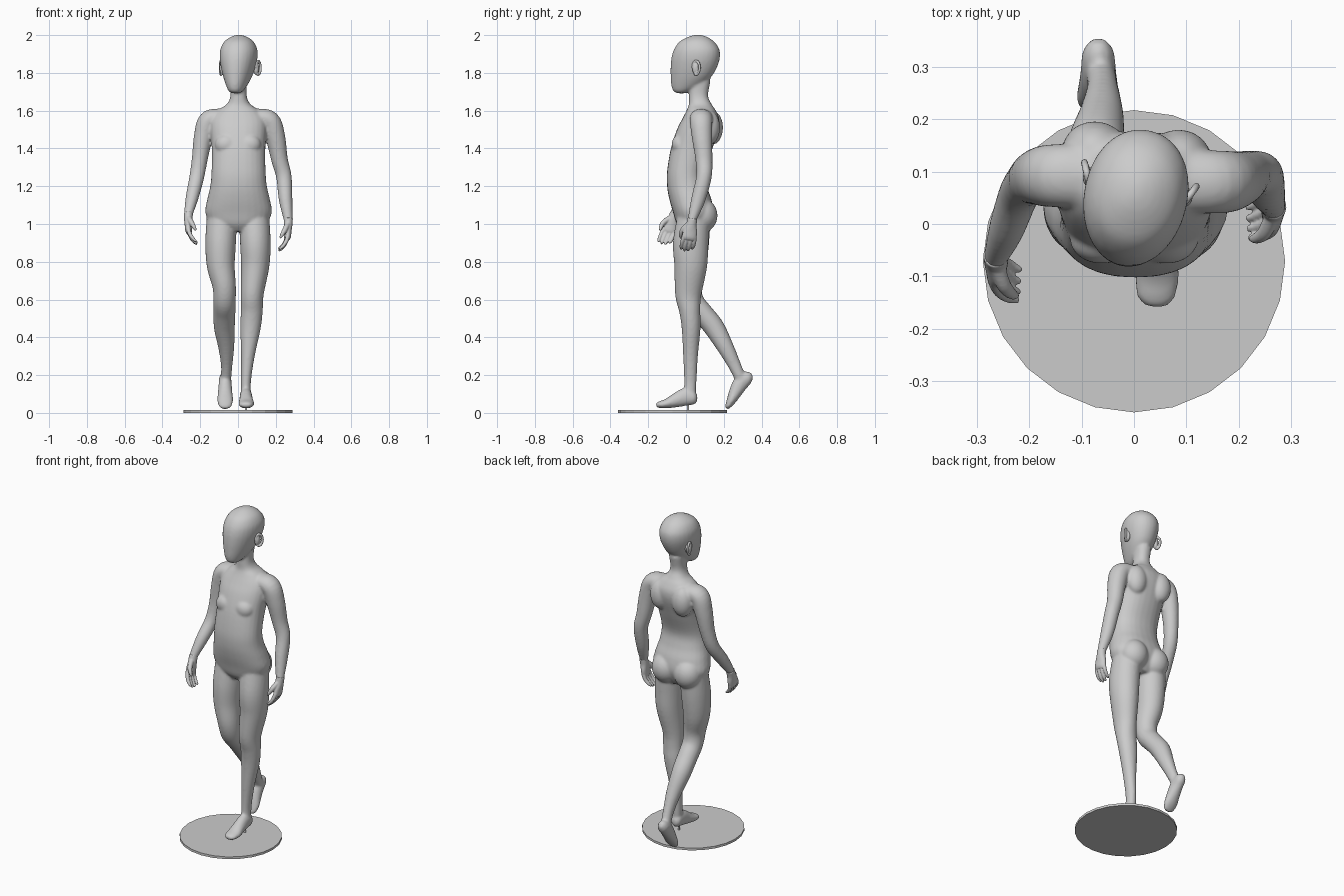
import bpy, bmesh, math
from mathutils import Vector, Matrix


def spline(pts, n=5):
    """Catmull-Rom interpolation of rows of numbers."""
    p = [Vector(q) for q in pts]
    p = [p[0] * 2 - p[1]] + p + [p[-1] * 2 - p[-2]]
    out = []
    for a, b, c, d in zip(p, p[1:], p[2:], p[3:]):
        for k in range(n):
            t = k / n
            out.append(b + (c - a) * (t / 2) + (a * 2 - b * 5 + c * 4 - d) * (t * t / 2)
                       + (b * 3 - a - c * 3 + d) * (t ** 3 / 2))
    return out + [p[-2]]


def tube(bm, pts, axis=(1, 0, 0), level=False, power=2.0, seg=28):
    """Loft elliptical rings along rows of x, y, z, r_along_axis, r_across."""
    rows = spline(pts)
    pos = [Vector(r[:3]) for r in rows]
    rings = []
    for i, r in enumerate(rows):
        t = pos[min(i + 1, len(pos) - 1)] - pos[max(i - 1, 0)]
        t = Vector((0, 0, 1)) if level else t.normalized()
        u = Vector(axis)
        u = (u - t * u.dot(t)).normalized()
        v = t.cross(u)
        ring = []
        for k in range(seg):
            a = math.tau * k / seg
            c, s = math.cos(a), math.sin(a)
            c = math.copysign(abs(c) ** (2 / power), c) * max(r[3], .002)
            s = math.copysign(abs(s) ** (2 / power), s) * max(r[4], .002)
            ring.append(bm.verts.new(pos[i] + u * c + v * s))
        rings.append(ring)
    for A, B in zip(rings, rings[1:]):
        for k in range(seg):
            bm.faces.new((A[k], A[(k + 1) % seg], B[(k + 1) % seg], B[k]))
    bm.faces.new(rings[0][::-1])
    bm.faces.new(rings[-1])
    return [v for ring in rings for v in ring]


def ball(bm, loc, size, rot=0.0):
    m = Matrix.Translation(loc) @ Matrix.Rotation(rot, 4, 'Z') @ Matrix.Diagonal((*size, 1))
    return bmesh.ops.create_uvsphere(bm, u_segments=28, v_segments=18, radius=1, matrix=m)['verts']


def finish(bm, name, voxel=None, smooth=0):
    bmesh.ops.recalc_face_normals(bm, faces=bm.faces)
    me = bpy.data.meshes.new(name)
    bm.to_mesh(me)
    bm.free()
    ob = bpy.data.objects.new(name, me)
    bpy.context.collection.objects.link(ob)
    if voxel:
        for f in me.polygons:
            f.use_smooth = True
        r = ob.modifiers.new('fuse', 'REMESH')
        r.mode = 'VOXEL'
        r.voxel_size = voxel
        r.use_smooth_shade = True
        s = ob.modifiers.new('soften', 'SMOOTH')
        s.factor = .5
        s.iterations = smooth
    return ob


def profile(rows, cx=0.0):
    """Rows of z, front y, back y, half width -> level ring rows."""
    return [(cx, (f + b) / 2, z, w, (b - f) / 2) for z, f, b, w in rows]


body = bmesh.new()

# Torso and neck
tube(body, profile([
    (.96, -.02, .10, .08), (1.0, -.05, .125, .145), (1.06, -.068, .145, .176),
    (1.13, -.088, .135, .166), (1.2, -.10, .11, .15), (1.28, -.10, .10, .143),
    (1.4, -.08, .14, .142), (1.5, -.048, .172, .15), (1.56, -.018, .175, .145),
    (1.605, .005, .155, .105), (1.635, .015, .135, .062), (1.68, .016, .117, .043),
    (1.76, .02, .13, .045)], .003), level=True, power=2.25)
for s in (-1, 1):
    ball(body, (s * .075, .085, 1.045), (.083, .082, .09))             # buttocks
    ball(body, (s * .08 + .005, .132 - s * .008, 1.51), (.062, .056, .09))  # shoulder blades
    ball(body, (s * .062, -.03, 1.42), (.06, .046, .055))              # chest

# Head, turned a little to its right
TURN = Matrix.Rotation(math.radians(-12), 3, 'Z')
PIVOT = Vector((.005, .06, 0))
head = tube(body, profile([
    (1.692, -.05, -.005, .02), (1.705, -.07, .03, .038), (1.735, -.08, .085, .055),
    (1.78, -.083, .135, .074), (1.83, -.083, .165, .089), (1.88, -.078, .18, .098),
    (1.925, -.064, .177, .096), (1.965, -.035, .15, .077), (1.99, .01, .113, .044),
    (2.001, .045, .08, .012)], .005), level=True, power=2.1)
bmesh.ops.rotate(body, verts=head, cent=PIVOT, matrix=TURN)

# Legs: standing left leg, trailing right leg
tube(body, [(.085, .04, 1.04, .08, .085), (.092, .025, .9, .081, .094), (.091, .025, .78, .075, .087),
            (.075, .012, .63, .061, .07), (.073, .02, .54, .058, .056), (.066, .027, .45, .054, .05),
            (.052, .024, .3, .036, .039), (.042, .023, .17, .027, .033), (.042, .02, .09, .027, .032)])
tube(body, [(.041, .06, .08, .014, .016), (.041, .042, .08, .03, .037), (.042, 0, .085, .033, .047),
            (.043, -.05, .068, .036, .039), (.044, -.1, .05, .042, .026),
            (.041, -.14, .043, .036, .018), (.039, -.158, .04, .018, .01)])
tube(body, [(-.085, .045, 1.04, .08, .085), (-.092, .032, .9, .081, .09), (-.091, .025, .78, .074, .082),
            (-.073, .017, .67, .062, .068), (-.071, .036, .59, .059, .06), (-.072, .09, .525, .058, .056),
            (-.072, .15, .45, .055, .055), (-.062, .21, .345, .042, .044),
            (-.06, .258, .25, .03, .034), (-.064, .29, .18, .028, .03)])
tube(body, [(-.068, .35, .2, .014, .016), (-.068, .327, .188, .03, .034), (-.068, .29, .157, .034, .041),
            (-.068, .263, .112, .038, .035), (-.068, .24, .066, .042, .025),
            (-.068, .222, .035, .034, .015), (-.068, .216, .022, .018, .008)])

# Arms with the shoulders
tube(body, [(-.03, .09, 1.57, .06, .04), (-.1, .092, 1.568, .06, .043), (-.158, .092, 1.545, .06, .053),
            (-.184, .09, 1.46, .054, .05), (-.203, .08, 1.34, .044, .042), (-.22, .055, 1.24, .039, .039),
            (-.243, -.01, 1.14, .035, .034), (-.262, -.06, 1.055, .024, .024),
            (-.263, -.067, 1.035, .024, .022)], axis=(0, 1, 0))
tube(body, [(.03, .085, 1.57, .06, .04), (.1, .082, 1.568, .06, .043), (.168, .08, 1.545, .06, .054),
            (.198, .085, 1.46, .054, .052), (.22, .095, 1.34, .045, .044), (.243, .095, 1.25, .041, .041),
            (.252, .065, 1.13, .038, .036), (.265, .033, 1.025, .024, .024),
            (.265, .03, 1.005, .024, .022)], axis=(0, 1, 0))
finish(body, 'body', .007, 7)


# Hands: d points along the fingers, c out of the palm, w to the thumb side
def hand(name, wrist, d, c):
    bm = bmesh.new()
    o, d, c = Vector(wrist), Vector(d).normalized(), Vector(c)
    c = (c - d * c.dot(d)).normalized()
    w = c.cross(d)
    if w.y > 0:
        w = -w

    def at(a, b=0, e=0):
        return o + d * a + w * b + c * e
    tube(bm, [(*at(-.015), .026, .024), (*at(.02), .028, .023), (*at(.055), .037, .02),
              (*at(.085), .038, .018), (*at(.1), .033, .012)], axis=w)
    for i, l in zip((-1.5, -.5, .5, 1.5), (.8, .95, 1.0, .93)):
        b = i * .019
        tube(bm, [(*at(.08, b), .011, .012), (*at(.08 + .035 * l, b * 1.1, .008), .0105, .011),
                  (*at(.08 + .065 * l, b * 1.1, .024), .0095, .0095),
                  (*at(.08 + .084 * l, b, .042), .006, .006)], axis=w, seg=12)
    tube(bm, [(*at(.02, .016, .004), .015, .015), (*at(.052, .038, .018), .014, .014),
              (*at(.08, .043, .032), .011, .011), (*at(.1, .04, .042), .006, .006)], axis=w, seg=12)
    finish(bm, name, .0035, 3)


hand('right_hand', (-.263, -.063, 1.045), (.02, -.33, -.94), (1, -.1, 0))
hand('left_hand', (.266, .032, 1.015), (-.05, -.17, -.98), (-1, -.1, 0))

# Ears: rim around a shallow inner shell
for s, name in ((-1, 'right_ear'), (1, 'left_ear')):
    bm = bmesh.new()
    ball(bm, (.005 + s * .09, .072, 1.825), (.016, .02, .036), s * .35)
    rim = []
    for k in range(13):
        a = math.radians(-120 + 25 * k)
        y, z = -math.cos(a + math.pi) * .02, math.sin(a) * .036
        rim.append((.005 + s * (.1 + y * .45), .075 + y, 1.827 + z, .007, .007))
    tube(bm, rim, seg=12)
    bmesh.ops.rotate(bm, verts=bm.verts[:], cent=PIVOT, matrix=TURN)
    finish(bm, name, .003, 3)

# Round base plate and the pin under the standing foot
for name, loc, r, h, n in (('base_plate', (0, -.071), .288, .014, 24),
                           ('support_pin', (.042, .01), .006, .07, 12)):
    bm = bmesh.new()
    bmesh.ops.create_cone(bm, cap_ends=True, segments=n, radius1=r, radius2=r, depth=h,
                          matrix=Matrix.Translation((*loc, h / 2)))
    finish(bm, name)
